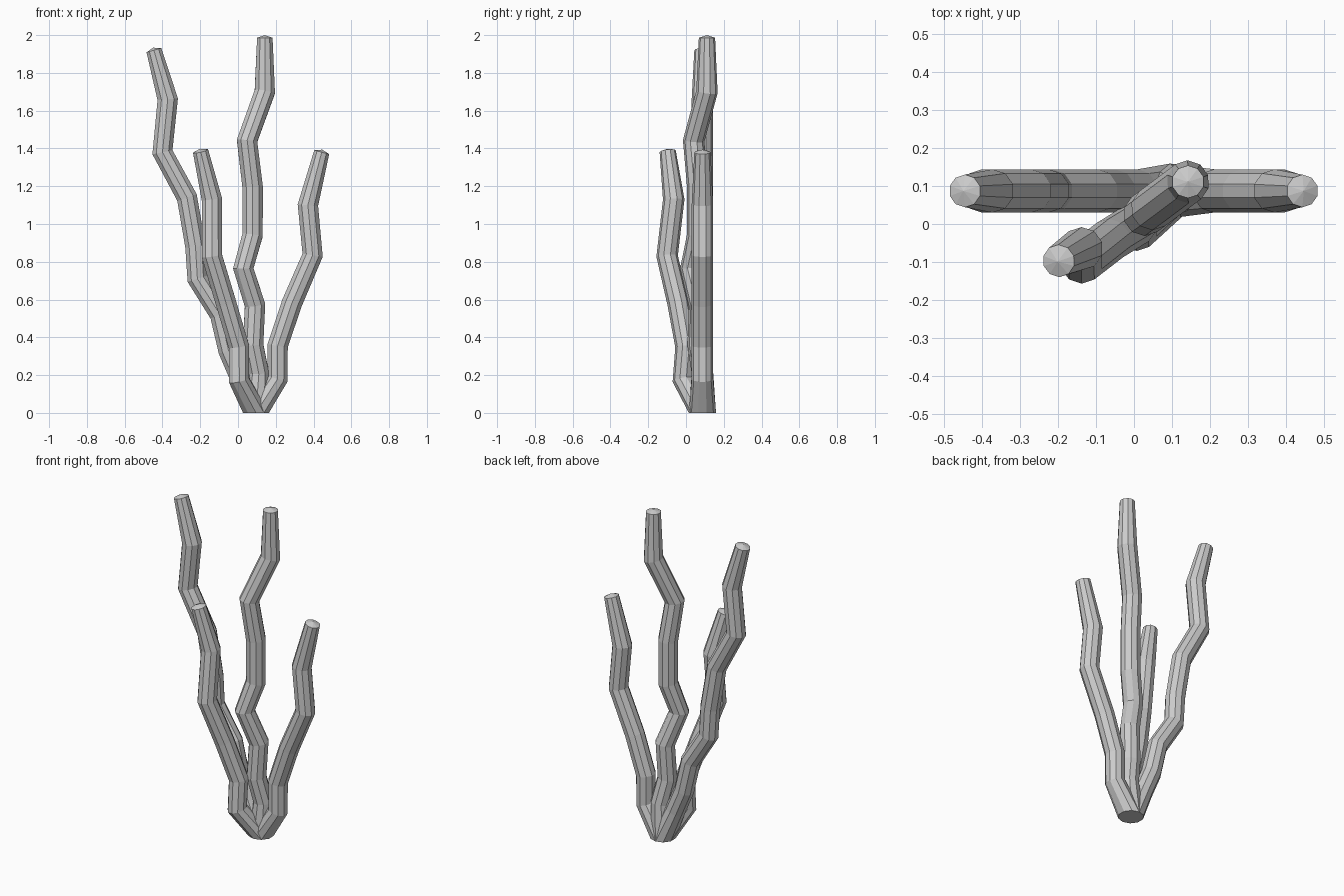
import bpy, bmesh
from math import cos, sin, pi
from mathutils import Vector

if "Cube" in bpy.data.objects:
    bpy.data.objects.remove(bpy.data.objects["Cube"])

SIDES = 10
R_BASE, R_STEM, R_TIP = 0.072, 0.057, 0.043


def stem(name, path):
    """Faceted tube along a path, mitred at each kink, with a low domed tip."""
    pts = [Vector(p) for p in path]
    n = len(pts)
    bm = bmesh.new()
    rings = []
    for i, p in enumerate(pts):
        if i == 0:
            t = Vector((0, 0, 1))
        elif i == n - 1:
            t = (p - pts[i - 1]).normalized()
        else:
            t = ((p - pts[i - 1]).normalized() + (pts[i + 1] - p).normalized()).normalized()
        r = R_BASE if i == 0 else R_TIP if i == n - 1 else R_STEM
        u = Vector((0, 1, 0))
        u = (u - t * u.dot(t)).normalized()
        v = u.cross(t)
        rings.append([bm.verts.new(p + r * (u * cos(a) + v * sin(a)))
                      for a in (2 * pi * k / SIDES for k in range(SIDES))])
    # side walls
    for lo, hi in zip(rings, rings[1:]):
        for k in range(SIDES):
            j = (k + 1) % SIDES
            bm.faces.new((lo[k], lo[j], hi[j], hi[k]))
    # flat foot and domed tip
    bm.faces.new(rings[0])
    apex = bm.verts.new(pts[-1] + (pts[-1] - pts[-2]).normalized() * 0.014)
    for k in range(SIDES):
        bm.faces.new((rings[-1][k], rings[-1][(k + 1) % SIDES], apex))
    bmesh.ops.recalc_face_normals(bm, faces=bm.faces)
    mesh = bpy.data.meshes.new(name)
    bm.to_mesh(mesh)
    bm.free()
    obj = bpy.data.objects.new(name, mesh)
    bpy.context.collection.objects.link(obj)


Y = 0.087
FOOT = (0.095, Y, 0)

# tall stem leaning left, in one plane
stem("left_stem", [FOOT] + [(x, Y, z) for x, z in (
    (0.01, 0.19), (-0.05, 0.33), (-0.095, 0.52), (-0.215, 0.71), (-0.225, 0.88),
    (-0.27, 1.14), (-0.40, 1.38), (-0.372, 1.66), (-0.445, 1.92))])

# shorter stem leaning right, in the same plane
stem("right_stem", [FOOT] + [(x, Y, z) for x, z in (
    (0.21, 0.18), (0.21, 0.355), (0.285, 0.58), (0.395, 0.835),
    (0.37, 1.10), (0.443, 1.38))])

# tallest upright stem, swaying on a diagonal
stem("centre_stem", [FOOT] + [(x, 0.087 + 0.75 * (x - 0.11), z) for x, z in (
    (0.11, 0.21), (0.08, 0.36), (0.09, 0.57), (0.028, 0.765), (0.077, 0.94),
    (0.077, 1.20), (0.048, 1.44), (0.142, 1.70), (0.142, 1.986))])

# shorter stem leaning to the front left
stem("front_stem", [FOOT, (0.005, -0.015, 0.175), (0.005, 0.0, 0.35),
                    (-0.063, -0.042, 0.58), (-0.138, -0.1, 0.83),
                    (-0.138, -0.065, 1.13), (-0.198, -0.097, 1.385)])
